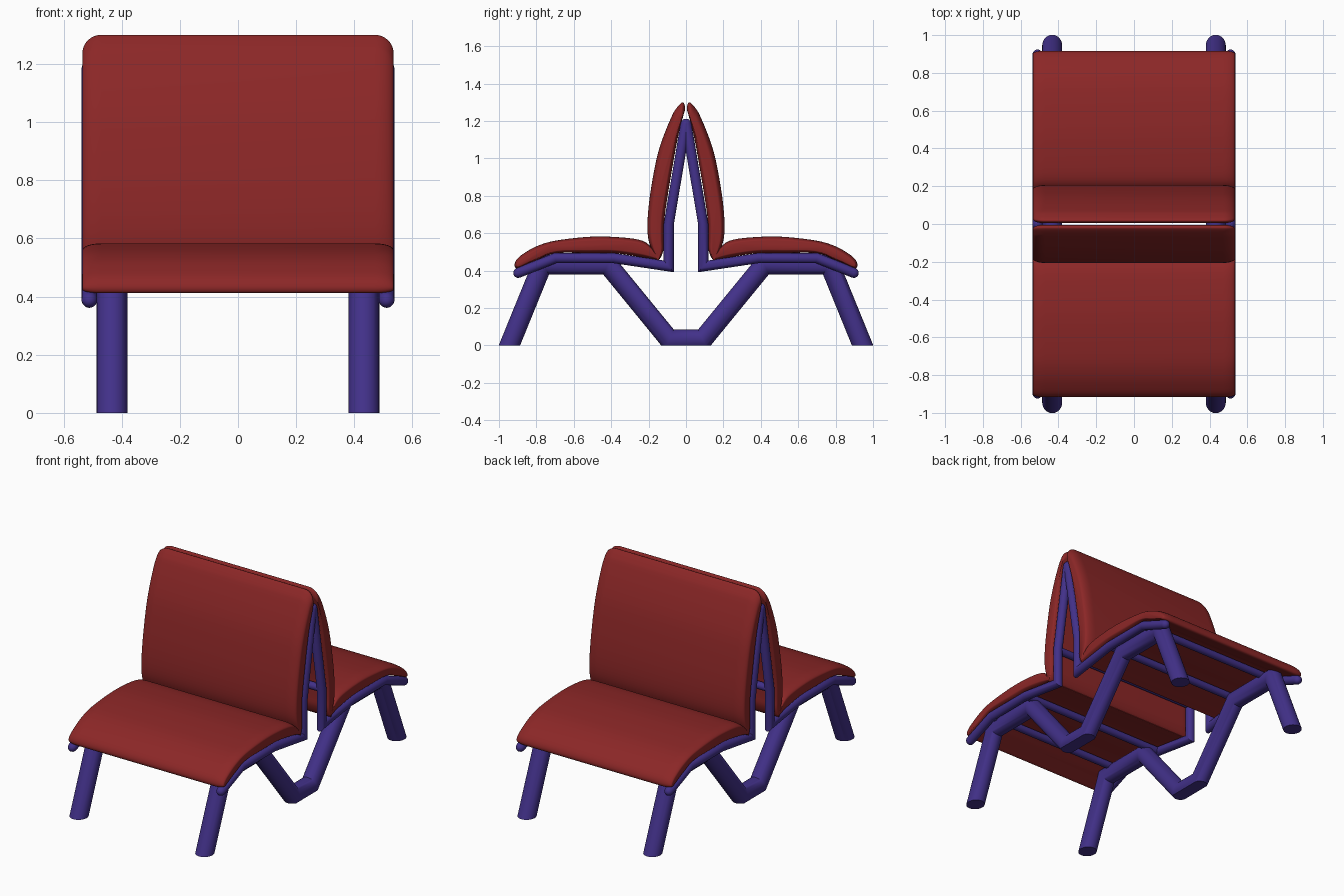
import bpy, bmesh, math
from mathutils import Vector

if "Cube" in bpy.data.objects:
    bpy.data.objects.remove(bpy.data.objects["Cube"])


def material(name, rgb):
    m = bpy.data.materials.new(name)
    m.diffuse_color = (*rgb, 1)
    m.use_nodes = True
    m.node_tree.nodes["Principled BSDF"].inputs["Base Color"].default_value = m.diffuse_color
    return m


RED = material("red_fabric", (0.26, 0.02, 0.02))
PURPLE = material("purple_metal", (0.054, 0.03, 0.25))


def finish(bm, name, mat, angle=40):
    bmesh.ops.recalc_face_normals(bm, faces=bm.faces)
    me = bpy.data.meshes.new(name)
    bm.to_mesh(me)
    bm.free()
    ob = bpy.data.objects.new(name, me)
    bpy.context.collection.objects.link(ob)
    me.materials.append(mat)
    bpy.ops.object.select_all(action='DESELECT')
    ob.select_set(True)
    bpy.context.view_layer.objects.active = ob
    bpy.ops.object.shade_smooth_by_angle(angle=math.radians(angle))
    return ob


def loft(rings):
    """Skin a list of closed rings and cap both ends."""
    bm = bmesh.new()
    vs = [[bm.verts.new(p) for p in r] for r in rings]
    n = len(vs[0])
    for a, b in zip(vs, vs[1:]):
        for i in range(n):
            j = (i + 1) % n
            bm.faces.new((a[i], a[j], b[j], b[i]))
    bm.faces.new(vs[0])
    bm.faces.new(vs[-1])
    return bm


def tube(x, path, r, rounded=False, n=20):
    """Mitred round tube along a (y, z) path in the plane at x."""
    pts = [Vector(p) for p in path]
    rad = [r] * len(pts)
    if rounded:
        d0 = (pts[0] - pts[1]).normalized()
        d1 = (pts[-1] - pts[-2]).normalized()
        p0, p1 = pts[0], pts[-1]
        for a in (0.5, 1.0, 1.4):
            pts = [p0 + d0 * r * math.sin(a)] + pts + [p1 + d1 * r * math.sin(a)]
            rad = [r * math.cos(a)] + rad + [r * math.cos(a)]
    rings = []
    for i, p in enumerate(pts):
        din = (p - pts[i - 1]).normalized() if i else (pts[1] - p).normalized()
        dout = (pts[i + 1] - p).normalized() if i < len(pts) - 1 else din
        t = (din + dout).normalized()
        k = rad[i] / max(t.dot(din), 0.3)
        ring = []
        for s in range(n):
            a = 2 * math.pi * s / n
            c = k * math.cos(a)
            ring.append((x + rad[i] * math.sin(a), p.x - t.y * c, p.y + t.x * c))
        rings.append(ring)
    return loft(rings)


def cushion(name, start, under, over, end, shrink, side):
    """Padded panel: smooth closed profile lofted across x, softened at both sides."""
    ctrl = [Vector(p) for p in [start, *over, end, *reversed(under)]]
    m, k, prof = len(ctrl), 5, []
    for i in range(m):
        a, b, c, d = (ctrl[(i + o) % m] for o in (-1, 0, 1, 2))
        for s in range(k):
            t = s / k
            prof.append(0.5 * (2 * b + (c - a) * t + (2 * a - 5 * b + 4 * c - d) * t * t
                               + (3 * b - a - 3 * c + d) * t ** 3))
    n, pivot, w, r = len(prof), Vector(start), 0.535, 0.065
    stations = []
    for s in range(9):
        t = math.pi / 2 * s / 8
        stations.append((w - r * (1 - math.sin(t)), 1 - math.cos(t)))
    stations = [(-x, f) for x, f in reversed(stations)] + stations
    rings = []
    for x, f in stations:
        ring = []
        for i, p in enumerate(prof):
            mid = (p + prof[-i % n]) / 2
            q = p.lerp(mid, 0.45 * f)
            q = pivot + (q - pivot) * (1 - shrink * f)
            ring.append((x, side * q.x, q.y))
        rings.append(ring)
    finish(loft(rings), name, RED, 50)


# Bent leg frames, cut flat at the floor
half = [(0.09, 0.032), (0.418, 0.433), (0.768, 0.433), (0.985, -0.1)]
leg_path = [(-y, z) for y, z in reversed(half)] + half
for x, tag in ((-0.433, "left"), (0.433, "right")):
    bm = tube(x, leg_path, 0.053, n=28)
    bmesh.ops.bisect_plane(bm, geom=bm.verts[:] + bm.edges[:] + bm.faces[:],
                           plane_co=(0, 0, 0), plane_no=(0, 0, -1), clear_outer=True)
    bmesh.ops.holes_fill(bm, edges=bm.edges[:], sides=0)
    finish(bm, tag + "_leg_frame", PURPLE)

rail = [(0.897, 0.388), (0.70, 0.467), (0.385, 0.467), (0.092, 0.423),
        (0.092, 0.65), (0.002, 1.185)]
for side, tag in ((-1, "front"), (1, "rear")):
    # Side rails carrying seat and back
    for x, lr in ((-0.511, "left"), (0.511, "right")):
        finish(tube(x, [(side * y, z) for y, z in rail], 0.027, True),
               f"{tag}_{lr}_rail", PURPLE)
    # Cross bars between the rails
    for i, (y, z) in enumerate((rail[1], rail[2], rail[4])):
        rings = [[(x, side * y + 0.023 * math.cos(a * math.pi / 8),
                   z + 0.023 * math.sin(a * math.pi / 8)) for a in range(16)]
                 for x in (-0.511, 0.511)]
        finish(loft(rings), f"{tag}_cross_bar_{i + 1}", PURPLE)
    # Upholstery
    cushion(tag + "_seat", (0.145, 0.46),
            [(0.175, 0.46), (0.25, 0.474), (0.38, 0.493), (0.52, 0.494),
             (0.70, 0.493), (0.80, 0.455), (0.87, 0.425), (0.905, 0.412)],
            [(0.19, 0.53), (0.25, 0.565), (0.38, 0.58), (0.52, 0.581),
             (0.70, 0.56), (0.80, 0.53), (0.87, 0.49), (0.905, 0.46)],
            (0.917, 0.43), 0.02, side)
    cushion(tag + "_backrest", (0.15, 0.455),
            [(0.12, 0.51), (0.118, 0.58), (0.115, 0.68), (0.098, 0.80),
             (0.068, 0.98), (0.042, 1.12), (0.014, 1.23), (0.004, 1.27)],
            [(0.182, 0.51), (0.203, 0.58), (0.205, 0.68), (0.19, 0.82),
             (0.157, 1.0), (0.12, 1.12), (0.074, 1.23), (0.05, 1.27)],
            (0.018, 1.30), 0.075, side)
